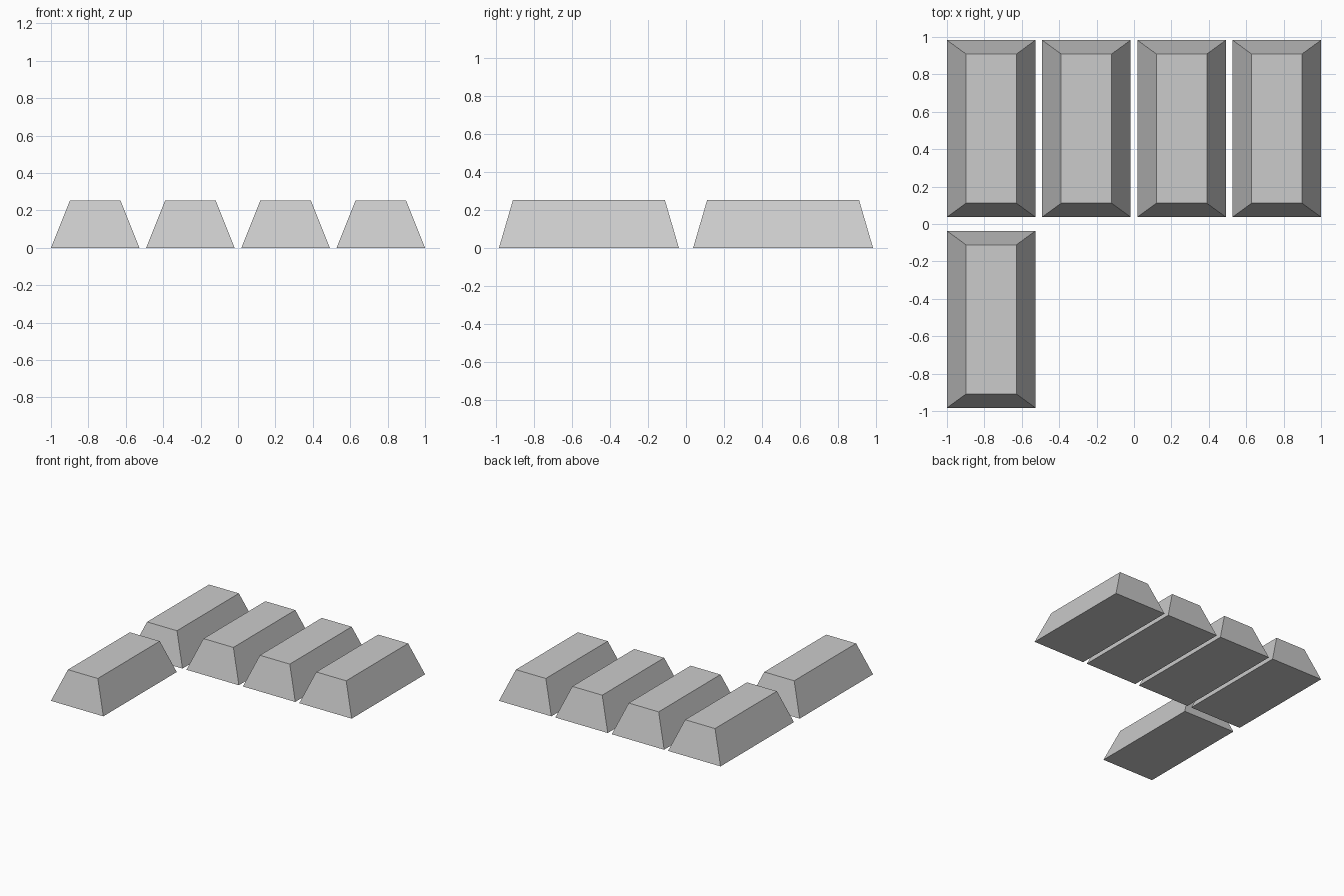
import bpy, bmesh

if "Cube" in bpy.data.objects:
    bpy.data.objects.remove(bpy.data.objects["Cube"])

WIDTH, LENGTH, HEIGHT = 0.473, 0.946, 0.253
TOP_WIDTH, TOP_LENGTH = 0.27, 0.798
PITCH_X, ROW_Y = 0.509, 0.51


def make_ingot_mesh():
    # Cube standing on z = 0 with its top face tapered inwards
    bm = bmesh.new()
    bmesh.ops.create_cube(bm, size=1.0)
    for v in bm.verts:
        top = v.co.z > 0
        v.co.x *= TOP_WIDTH if top else WIDTH
        v.co.y *= TOP_LENGTH if top else LENGTH
        v.co.z = HEIGHT if top else 0.0
    mesh = bpy.data.meshes.new("ingot")
    bm.to_mesh(mesh)
    bm.free()
    return mesh


ingot_mesh = make_ingot_mesh()


def add_ingot(name, x, y):
    ob = bpy.data.objects.new(name, ingot_mesh)
    ob.location = (x, y, 0)
    bpy.context.collection.objects.link(ob)


# Back row of four ingots
for i in range(4):
    add_ingot(f"back_ingot_{i + 1}", (i - 1.5) * PITCH_X, ROW_Y)

# Single ingot at the front left
add_ingot("front_ingot", -1.5 * PITCH_X, -ROW_Y)
